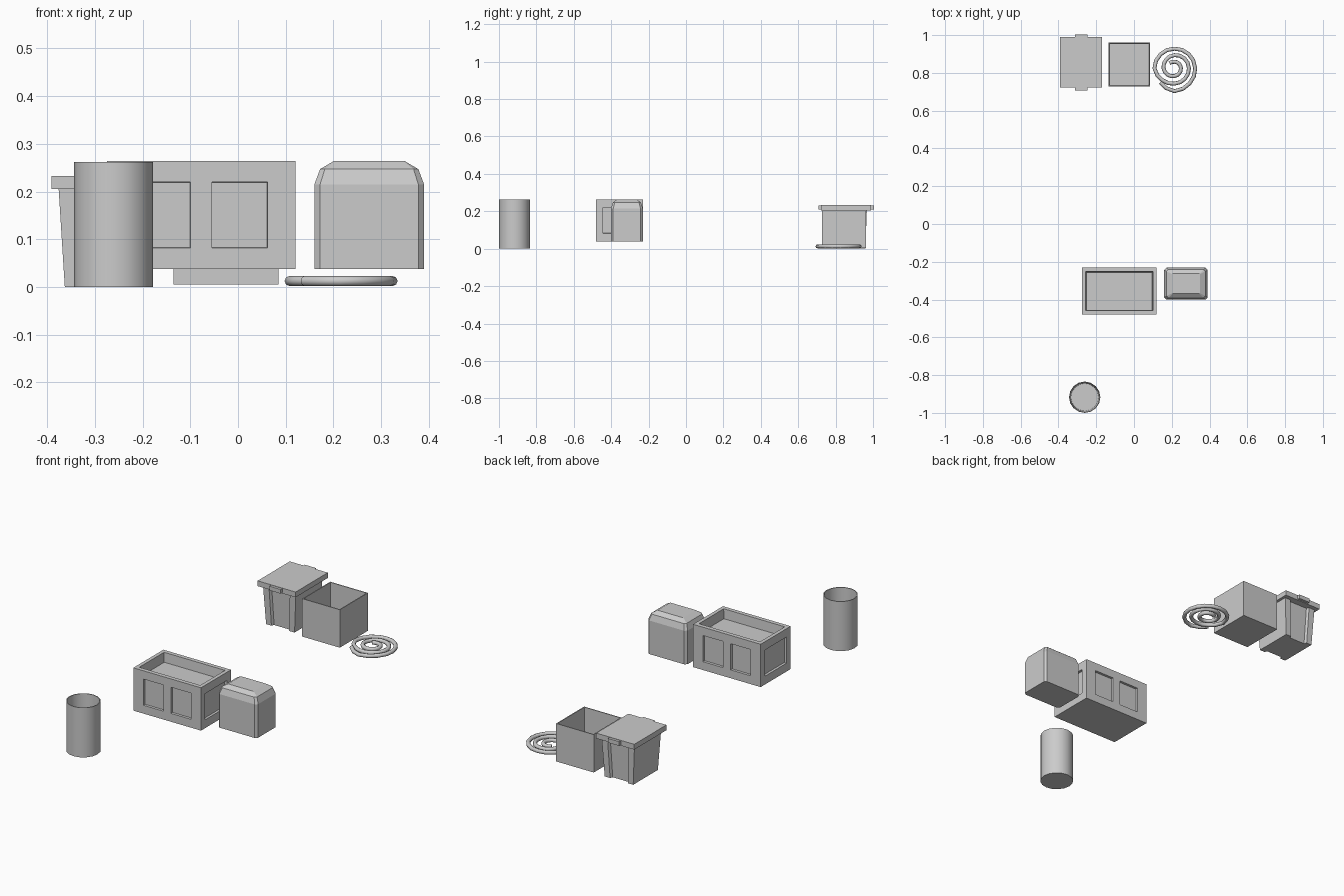
import bpy, bmesh
from math import cos, sin, pi, radians
from mathutils import Vector

if "Cube" in bpy.data.objects:
    bpy.data.objects.remove(bpy.data.objects["Cube"])


def finish(name, bm):
    bmesh.ops.recalc_face_normals(bm, faces=bm.faces)
    me = bpy.data.meshes.new(name)
    bm.to_mesh(me)
    bm.free()
    ob = bpy.data.objects.new(name, me)
    bpy.context.collection.objects.link(ob)
    return ob


def loft(name, rings):
    """Skin a stack of equal-length rings and cap both ends."""
    bm = bmesh.new()
    vs = [[bm.verts.new(p) for p in r] for r in rings]
    n = len(vs[0])
    for a, b in zip(vs, vs[1:]):
        for i in range(n):
            j = (i + 1) % n
            bm.faces.new((a[i], a[j], b[j], b[i]))
    bm.faces.new(vs[0])
    bm.faces.new(vs[-1])
    return finish(name, bm)


def rect(x, y, hx, hy, z):
    return [(x + sx * hx, y + sy * hy, z) for sx, sy in ((-1, -1), (1, -1), (1, 1), (-1, 1))]


def circle(x, y, r, z, n=16):
    return [(x + r * cos(2 * pi * i / n), y + r * sin(2 * pi * i / n), z) for i in range(n)]


def chamfered(x, y, hx, hy, c, z):
    q = ((-hx + c, -hy), (hx - c, -hy), (hx, -hy + c), (hx, hy - c),
         (hx - c, hy), (-hx + c, hy), (-hx, hy - c), (-hx, -hy + c))
    return [(x + a, y + b, z) for a, b in q]


def block(name, lo, hi):
    x, y = (lo[0] + hi[0]) / 2, (lo[1] + hi[1]) / 2
    hx, hy = (hi[0] - lo[0]) / 2, (hi[1] - lo[1]) / 2
    return loft(name, [rect(x, y, hx, hy, lo[2]), rect(x, y, hx, hy, hi[2])])


# Open round can with a tapering inside
cx, cy = -0.261, -0.917
can = loft("round_can", [circle(cx, cy, r, z) for r, z in
                         ((0.083, 0.0), (0.083, 0.262), (0.079, 0.262), (0.073, 0.008))])
bpy.context.view_layer.objects.active = can
can.select_set(True)
bpy.ops.object.shade_smooth_by_angle(angle=radians(30))
can.select_set(False)

# Open square box
bx, by = -0.025, 0.845
loft("open_box", [rect(bx, by, 0.11, 0.117, 0.005), rect(bx, by, 0.11, 0.117, 0.205),
                  rect(bx, by, 0.105, 0.112, 0.205), rect(bx, by, 0.101, 0.108, 0.012)])

# Rectangular planter: cut along panel borders, then sink the panels and the top
px, py, z0, z1 = -0.0775, -0.355, 0.038, 0.264
bm = bmesh.new()
v = [bm.verts.new(p) for p in rect(px, py, 0.1975, 0.125, z0) + rect(px, py, 0.1975, 0.125, z1)]
for f in ((3, 2, 1, 0), (4, 5, 6, 7), (0, 1, 5, 4), (1, 2, 6, 5), (2, 3, 7, 6), (3, 0, 4, 7)):
    bm.faces.new([v[i] for i in f])
cuts = ([(0, px + s * d) for s in (-1, 1) for d in (0.0225, 0.1395, 0.178)] +
        [(1, py + s * d) for s in (-1, 1) for d in (0.09, 0.103)] + [(2, 0.082), (2, 0.22)])
for axis, d in cuts:
    co, no = Vector(), Vector()
    co[axis], no[axis] = d, 1
    bmesh.ops.bisect_plane(bm, geom=bm.verts[:] + bm.edges[:] + bm.faces[:],
                           plane_co=co, plane_no=no)
bm.normal_update()


def in_panel(f):
    c, n = f.calc_center_median(), f.normal
    if not 0.082 < c.z < 0.22:
        return False
    if abs(n.y) > 0.9:
        return 0.0225 < abs(c.x - px) < 0.1395
    return abs(n.x) > 0.9 and abs(c.y - py) < 0.09


panels = [f for f in bm.faces if in_panel(f)]
top = [f for f in bm.faces if f.normal.z > 0.9 and abs(f.calc_center_median().x - px) < 0.178
       and abs(f.calc_center_median().y - py) < 0.103]
bmesh.ops.inset_region(bm, faces=panels, thickness=0.001, depth=-0.012, use_even_offset=True)
bmesh.ops.inset_region(bm, faces=top, thickness=0.004, depth=-0.05, use_even_offset=True)
finish("panelled_planter", bm)

# Block with chamfered corners and a domed top
rx, ry = 0.275, -0.316
loft("domed_box", [chamfered(rx, ry, 0.115 - ix, 0.085 - iy, c, z) for ix, iy, c, z in
                   ((0, 0, 0.012, 0.038), (0, 0, 0.012, 0.215),
                    (0.012, 0.010, 0.010, 0.247), (0.041, 0.032, 0.002, 0.264))])

# Lidded bin: tapered body with a groove down front and back
gx, gy = -0.28, 0.856


def bin_ring(hx, hy, g, d, z):
    half = [(-hx, -hy), (-g - 0.006, -hy), (-g, -hy + d), (g, -hy + d), (g + 0.006, -hy), (hx, -hy)]
    return [(gx + s * a, gy + s * b, z) for s in (1, -1) for a, b in half]


loft("bin_body", [bin_ring(0.083, 0.103, 0.046, 0.014, 0.0),
                  bin_ring(0.096, 0.111, 0.055, 0.014, 0.207)])
block("bin_lid", (gx - 0.111, gy - 0.134, 0.205), (gx + 0.111, gy + 0.134, 0.233))
for name, s in (("front", -1), ("back", 1)):
    ys = sorted((gy + s * 0.130, gy + s * 0.148))
    block("bin_" + name + "_handle", (gx - 0.033, ys[0], 0.209), (gx + 0.033, ys[1], 0.231))

# Coiled hose: radius given every 45 degrees, from the loose tail inward
radii = [.106, .122, .114, .110, .106, .103, .104, .106, .090, .082, .079, .077,
         .074, .069, .063, .058, .050, .042, .037, .034, .034, .034, .037]
cu = bpy.data.curves.new("coil_path", 'CURVE')
cu.dimensions = '3D'
cu.bevel_depth, cu.bevel_resolution, cu.use_fill_caps = 0.0105, 2, True
sp = cu.splines.new('POLY')
count = 2 * len(radii) - 1
sp.points.add(count - 1)
for i in range(count):
    a = radians(225 + 22.5 * i)
    r = (radii[i // 2] + radii[(i + 1) // 2]) / 2
    sp.points[i].co = (0.214 + r * cos(a), 0.825 + r * sin(a), 0.0125, 1)
hose = bpy.data.objects.new("coiled_hose", cu)
bpy.context.collection.objects.link(hose)
bpy.context.view_layer.objects.active = hose
hose.select_set(True)
bpy.ops.object.convert(target='MESH')
